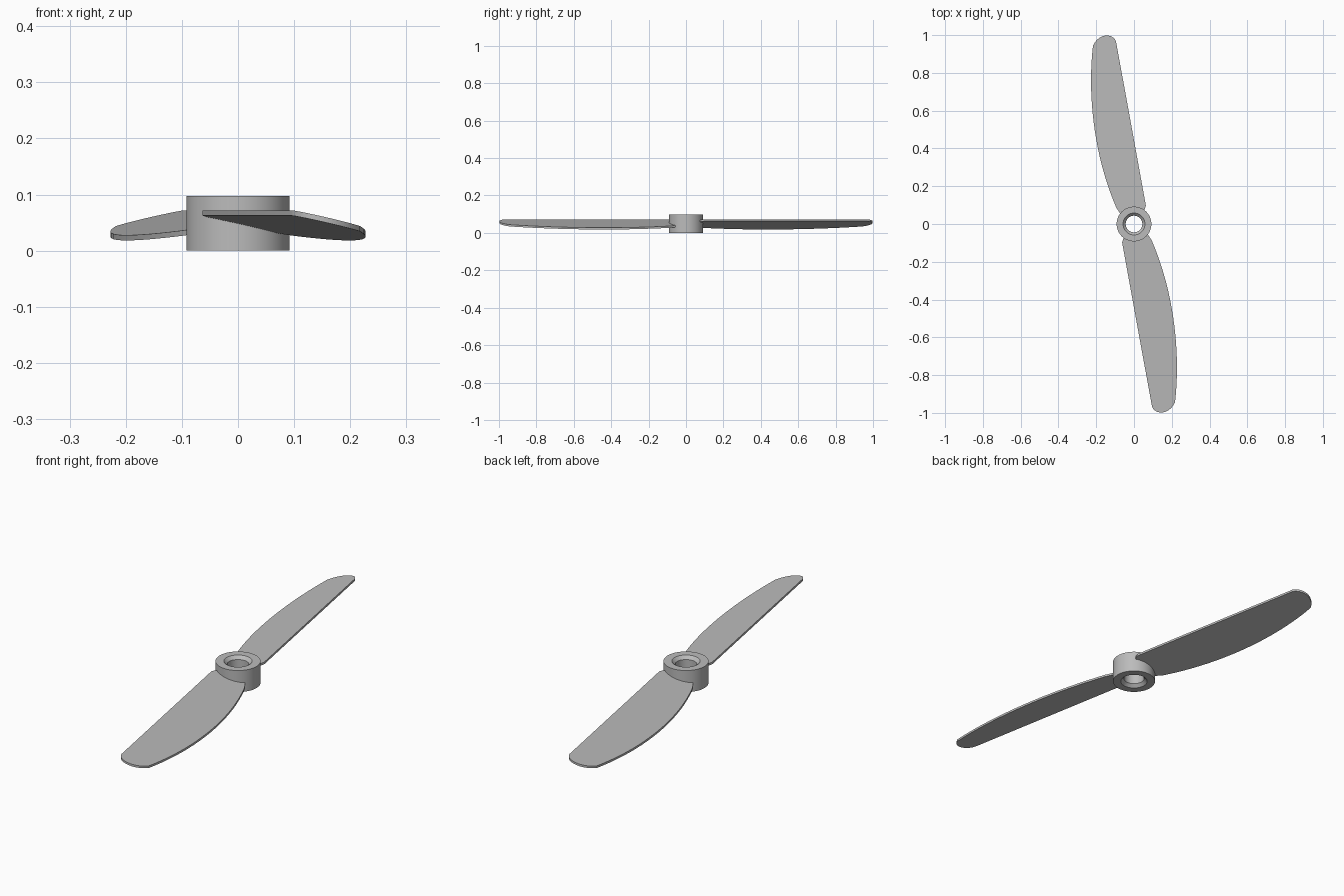
import bpy, bmesh, math
from mathutils import Matrix, Vector

cube = bpy.data.objects.get("Cube")
if cube:
    bpy.data.objects.remove(cube, do_unlink=True)

grey = bpy.data.materials.new("plain grey")
grey.use_nodes = True
colour = (0.5, 0.5, 0.5, 1)
grey.diffuse_color = colour
grey.node_tree.nodes["Principled BSDF"].inputs["Base Color"].default_value = colour


def add_object(name, bm):
    bmesh.ops.recalc_face_normals(bm, faces=bm.faces)
    mesh = bpy.data.meshes.new(name)
    bm.to_mesh(mesh)
    bm.free()
    mesh.materials.append(grey)
    obj = bpy.data.objects.new(name, mesh)
    bpy.context.collection.objects.link(obj)
    bpy.ops.object.select_all(action="DESELECT")
    obj.select_set(True)
    bpy.context.view_layer.objects.active = obj
    bpy.ops.object.shade_smooth_by_angle(angle=math.radians(25))
    return obj


def bezier(p0, p1, p2, p3, n):
    pts = []
    for i in range(n):
        t = i / n
        s = 1 - t
        pts.append(Vector(p0) * s**3 + Vector(p1) * 3 * s * s * t
                   + Vector(p2) * 3 * s * t * t + Vector(p3) * t**3)
    return pts


# Hub: ring profile with a countersunk bore at both ends, spun round z
height, radius, bore, sink, depth = 0.097, 0.092, 0.044, 0.058, 0.014
profile = [(radius, 0), (radius, height), (sink, height),
           (bore, height - depth), (bore, depth), (sink, 0)]
bm = bmesh.new()
verts = [bm.verts.new((r, 0, z)) for r, z in profile]
edges = [bm.edges.new((v, verts[i - 1])) for i, v in enumerate(verts)]
bmesh.ops.spin(bm, geom=verts + edges, cent=(0, 0, 0), axis=(0, 0, 1),
               angle=math.tau, steps=64, use_merge=True)
bmesh.ops.remove_doubles(bm, verts=bm.verts, dist=1e-5)
add_object("hub", bm)

# Blade outline: straight edge, rounded tip, curved edge, root buried in the hub
root, tip_in, tip_out = (-0.063, -0.097), (0.095, -0.965), (0.217, -0.945)
outline = [Vector(root)]
outline += bezier(tip_in, (0.11, -1.012), (0.185, -1.012), tip_out, 10)
outline += bezier(tip_out, (0.25, -0.66), (0.205, -0.32), (0.075, -0.045), 20)
outline += [Vector((0.075 * math.cos(math.radians(a)), 0.075 * math.sin(math.radians(a))))
            for a in range(-32, -131, -14)]

# Pitch: the blade plane drops away from its straight edge
along = (Vector(tip_in) - Vector(root)).normalized()
across = Vector((-along.y, along.x))
top, slope, thickness = 0.072, 0.226, 0.0095


def add_blade(name, turn):
    bm = bmesh.new()
    verts = []
    for p in outline:
        z = top - slope * (p - Vector(root)).dot(across)
        verts.append(bm.verts.new((p.x, p.y, z)))
    face = bm.faces.new(verts)
    ext = bmesh.ops.extrude_face_region(bm, geom=[face], use_keep_orig=True)
    moved = [g for g in ext["geom"] if isinstance(g, bmesh.types.BMVert)]
    bmesh.ops.translate(bm, verts=moved, vec=(0, 0, -thickness))
    bmesh.ops.rotate(bm, verts=bm.verts, cent=(0, 0, 0),
                     matrix=Matrix.Rotation(turn, 3, "Z"))
    add_object(name, bm)


add_blade("front_blade", 0)
add_blade("back_blade", math.pi)
